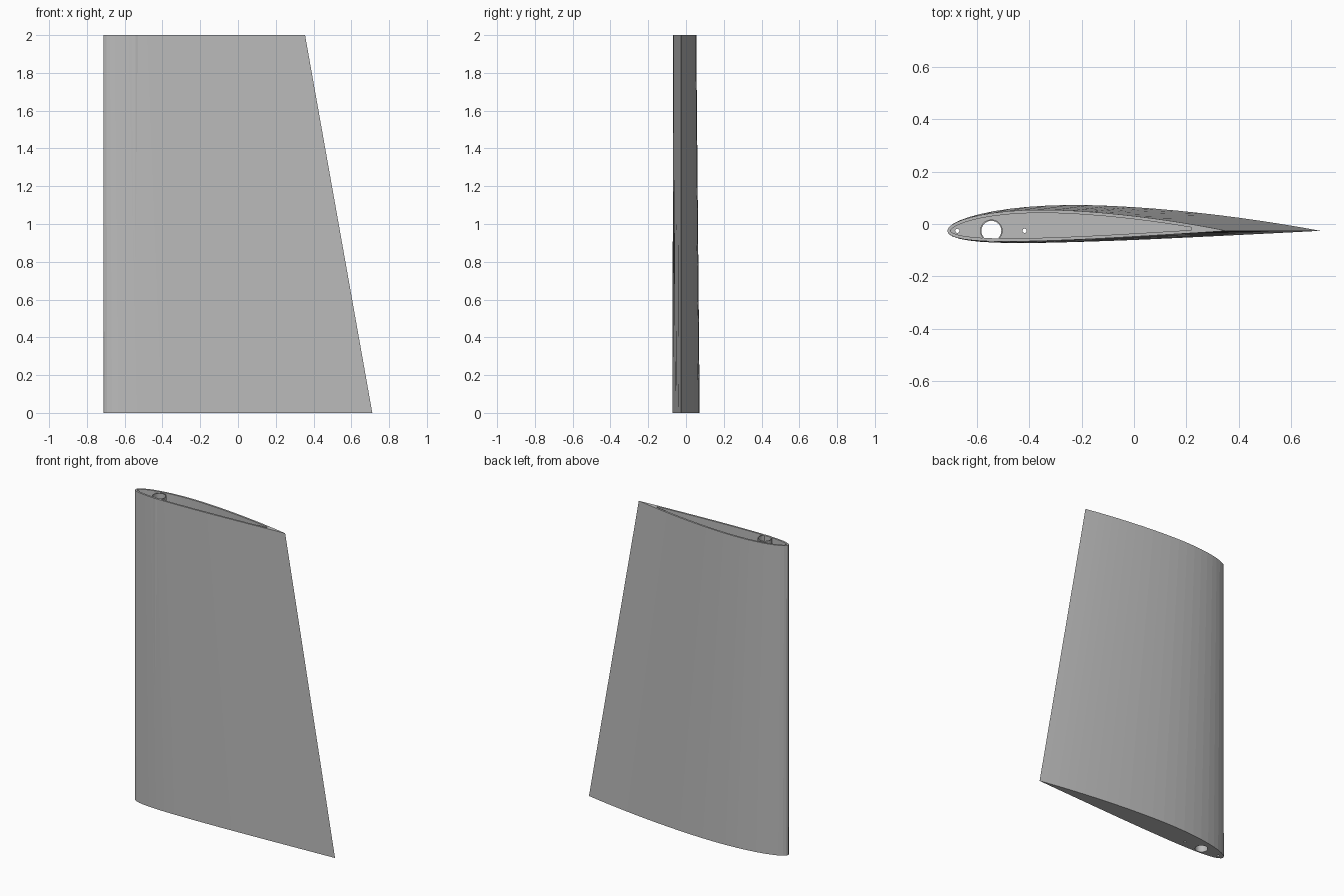
import bpy, bmesh, math
from mathutils import Vector

if "Cube" in bpy.data.objects:
    bpy.data.objects.remove(bpy.data.objects["Cube"])

HEIGHT, LEAD_X, LEAD_Y = 2.0, -0.713, -0.026
WALL, FLOOR, STEPS = 0.012, 0.02, 26
SPAR = (-0.545, LEAD_Y)

grey = bpy.data.materials.new("plain grey")
grey.use_nodes = True
grey.diffuse_color = (0.5, 0.5, 0.5, 1)
grey.node_tree.nodes["Principled BSDF"].inputs["Base Color"].default_value = grey.diffuse_color


def airfoil(chord, thick):
    """Cambered section as a closed loop: upper side from the tail, then lower side."""
    def point(i, side):
        x = 1 - math.cos(math.pi / 2 * i / STEPS) if i < 0 else (1 - math.cos(math.pi * i / STEPS)) / 2
        half = 5 * thick * (0.2969 * x ** 0.5 - 0.126 * x - 0.3516 * x ** 2
                            + 0.2843 * x ** 3 - 0.1036 * x ** 4)
        p = 0.4
        camber = 0.02 * (2 * p * x - x * x + (0 if x < p else 1 - 2 * p)) / (p if x < p else 1 - p) ** 2
        return Vector((LEAD_X + chord * x, LEAD_Y + chord * (camber + side * half)))
    upper = [point(i, 1) for i in range(STEPS, -1, -1)]
    return upper + [point(i, -1) for i in range(1, STEPS)]


def inset(loop):
    n = len(loop)
    result = []
    for i, p in enumerate(loop):
        t = (loop[(i + 1) % n] - loop[i - 1]).normalized()
        result.append(p + WALL * Vector((-t.y, t.x)))
    return result


def trim(loop, k):
    """Drop the tail points where the walls meet."""
    return loop[k:len(loop) - k + 1]


def section(z):
    f = z / HEIGHT
    return airfoil(1.424 - 0.356 * f, 0.1 + 0.012 * f)


def ring(bm, loop, z):
    return [bm.verts.new((p.x, p.y, z)) for p in loop]


def bridge(bm, a, b):
    for i in range(len(a)):
        j = (i + 1) % len(a)
        bm.faces.new((a[i], a[j], b[j], b[i]))


def finish(bm, name):
    bmesh.ops.recalc_face_normals(bm, faces=bm.faces)
    mesh = bpy.data.meshes.new(name)
    bm.to_mesh(mesh)
    bm.free()
    mesh.materials.append(grey)
    obj = bpy.data.objects.new(name, mesh)
    bpy.context.collection.objects.link(obj)
    return obj


# Hollow tapered wing shell, closed at the root and open at the tip
tip_inner = inset(section(HEIGHT))
k = next(i for i in range(1, STEPS) if tip_inner[i].y - tip_inner[-i].y > 0.002)
bm = bmesh.new()
outer_root = ring(bm, section(0), 0)
outer_tip = ring(bm, section(HEIGHT), HEIGHT)
inner_root = ring(bm, trim(inset(section(FLOOR)), k), FLOOR)
inner_tip = ring(bm, trim(tip_inner, k), HEIGHT)
bridge(bm, outer_root, outer_tip)
bridge(bm, inner_root, inner_tip)
bm.faces.new(outer_root)
bm.faces.new(inner_root)
# Rim between the two tip outlines, with a fan at the tail
tail = outer_tip[:k + 1]
tail_low = outer_tip[len(outer_tip) - k:]
for i in range(len(inner_tip) - 1):
    bm.faces.new((outer_tip[k + i], outer_tip[k + i + 1], inner_tip[i + 1], inner_tip[i]))
bm.faces.new(tail_low + tail + [inner_tip[0], inner_tip[-1]])
shell = finish(bm, "wing_shell")

# Spar and pin holes through the root plate
for x, radius in ((SPAR[0], 0.038), (-0.675, 0.008), (-0.418, 0.008)):
    bpy.ops.mesh.primitive_cylinder_add(vertices=32, radius=radius, depth=0.1, location=(x, SPAR[1], 0))
    cutter = bpy.context.object
    cutter.hide_render = True
    cut = shell.modifiers.new("hole", "BOOLEAN")
    cut.operation, cut.object, cut.solver = "DIFFERENCE", cutter, "EXACT"
    bpy.context.view_layer.objects.active = shell
    bpy.ops.object.modifier_apply(modifier=cut.name)
    bpy.data.objects.remove(cutter)

# Spar tube running the full height
bm = bmesh.new()
circles = []
for radius, z in ((0.043, 0.001), (0.043, HEIGHT), (0.038, HEIGHT), (0.038, 0.001)):
    loop = [Vector((SPAR[0] + radius * math.cos(a), SPAR[1] + radius * math.sin(a)))
            for a in (math.tau * i / 32 for i in range(32))]
    circles.append(ring(bm, loop, z))
for i in range(4):
    bridge(bm, circles[i], circles[(i + 1) % 4])
finish(bm, "spar_tube")
